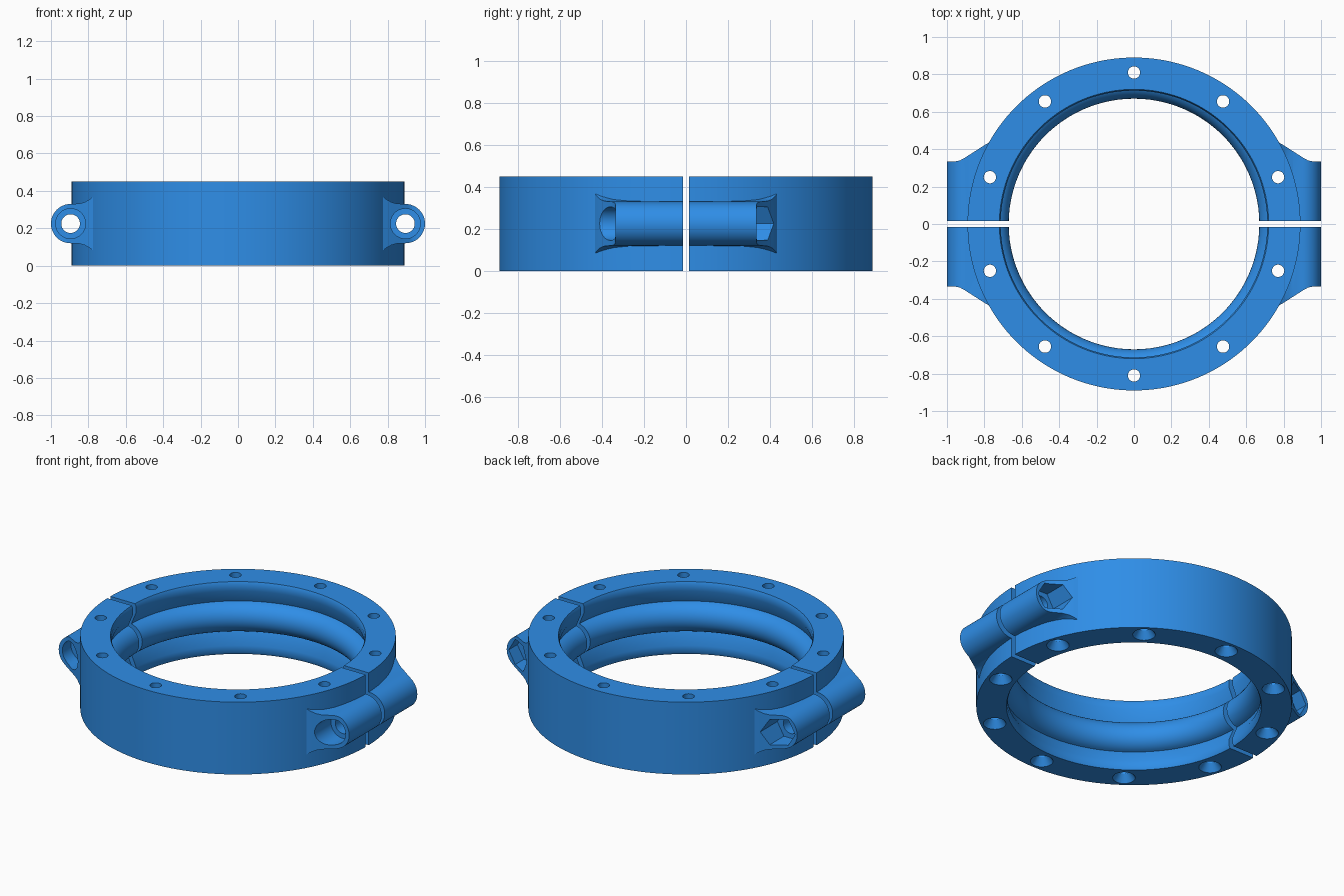
import bpy, bmesh
from math import sin, cos, pi, radians, asin
from mathutils import Matrix, Vector

if "Cube" in bpy.data.objects:
    bpy.data.objects.remove(bpy.data.objects["Cube"])

ZC = 0.225          # mid height of the clamp
BX, BR = 0.895, 0.105   # bolt boss centre and radius


def finish(bm, name):
    bmesh.ops.remove_doubles(bm, verts=bm.verts, dist=1e-5)
    bmesh.ops.recalc_face_normals(bm, faces=bm.faces)
    me = bpy.data.meshes.new(name)
    bm.to_mesh(me)
    bm.free()
    ob = bpy.data.objects.new(name, me)
    bpy.context.collection.objects.link(ob)
    return ob


def lathe(name, profile, n, mat=Matrix(), phase=0.0):
    """Revolve a closed (radius, height) loop around local z."""
    bm = bmesh.new()
    rings = []
    for i in range(n):
        a = 2 * pi * i / n + phase
        rings.append([bm.verts.new(mat @ Vector((r * cos(a), r * sin(a), h))) for r, h in profile])
    m = len(profile)
    for i in range(n):
        p, q = rings[i], rings[(i + 1) % n]
        for j in range(m):
            k = (j + 1) % m
            if profile[j][0] == 0 and profile[k][0] == 0:
                continue
            if profile[j][0] == 0:
                bm.faces.new((p[j], q[k], p[k]))
            elif profile[k][0] == 0:
                bm.faces.new((p[j], q[j], p[k]))
            else:
                bm.faces.new((p[j], q[j], q[k], p[k]))
    loose = [v for v in bm.verts if not v.link_faces]
    bmesh.ops.delete(bm, geom=loose, context='VERTS')
    return finish(bm, name)


def prism(name, pts, direction):
    """Extrude a flat outline of 3D points along a direction."""
    bm = bmesh.new()
    f = bm.faces.new([bm.verts.new(p) for p in pts])
    ext = bmesh.ops.extrude_face_region(bm, geom=[f])
    bmesh.ops.translate(bm, vec=direction,
                        verts=[v for v in ext['geom'] if isinstance(v, bmesh.types.BMVert)])
    if not f.is_valid or len(bm.faces) < len(pts) + 2:
        bm.faces.new([v for v in bm.verts][:len(pts)])
    return finish(bm, name)


def block(name, x, y0, y1, z0, z1):
    return prism(name, [(-x, y0, z0), (x, y0, z0), (x, y1, z0), (-x, y1, z0)], (0, 0, z1 - z0))


def boolean(ob, tool, op):
    mod = ob.modifiers.new(op, 'BOOLEAN')
    mod.operation, mod.object, mod.solver = op, tool, 'EXACT'
    bpy.context.view_layer.objects.active = ob
    bpy.ops.object.modifier_apply(modifier=mod.name)
    bpy.data.objects.remove(tool, do_unlink=True)


# Ring body: rounded inner bead between two undercut lips
bead_r = 0.095
a_max = radians(78)
bead = [(0.67 + bead_r * (1 - cos(t)), ZC + bead_r * sin(t))
        for t in (-a_max + 2 * a_max * i / 16 for i in range(17))]
lip = [(0.720, 0.0), (0.713, 0.015), (0.713, 0.055)]
profile = ([(0.89, 0.45), (0.89, 0.0)] + lip + bead
           + [(r, 0.45 - z) for r, z in reversed(lip)])
body = lathe("clamp_half_front", profile, 144)

# Bolt bosses: round outer edge, flared into the ring, ends sloped back to it
flare = [(BX, BR), (0.85, 0.107), (0.82, 0.115), (0.795, 0.129), (0.78, 0.14), (0.755, 0.142)]
arc = [(BX + BR * cos(t), BR * sin(t)) for t in (-pi / 2 + pi * i / 24 for i in range(1, 24))]
section = [(x, -z) for x, z in reversed(flare)] + arc + flare
slope = [(1.05, 0.335), (0.955, 0.335), (0.93, 0.340), (0.905, 0.354), (0.80, 0.421), (0.745, 0.453)]
outline = slope + [(x, -y) for x, y in reversed(slope)]
for s in (-1, 1):
    boss = prism("boss", [(s * x, -0.5, ZC + z) for x, z in section], (0, 1, 0))
    clip = prism("clip", [(s * x, y, -0.1) for x, y in outline], (0, 0, 0.7))
    boolean(boss, clip, 'INTERSECT')
    boolean(body, boss, 'UNION')

# Bolt holes: round head pocket at the front, hexagonal nut pocket at the back
for s in (-1, 1):
    along_y = Matrix.Translation((s * BX, 0, ZC)) @ Matrix.Rotation(-pi / 2, 4, 'X')
    bolt = lathe("bolt_cut", [(0, -0.6), (0.08, -0.6), (0.08, -0.25), (0.05, -0.25),
                              (0.05, 0.6), (0, 0.6)], 40, along_y)
    boolean(body, bolt, 'DIFFERENCE')
    nut = lathe("nut_cut", [(0, 0.25), (0.091, 0.25), (0.091, 0.6), (0, 0.6)], 6, along_y)
    boolean(body, nut, 'DIFFERENCE')

# Ten vertical screw holes, countersunk underneath
for i in range(10):
    a = radians(18 + 36 * i)
    hole = lathe("screw_cut", [(0, -0.1), (0.064, -0.1), (0.064, 0), (0.033, 0.045),
                               (0.033, 0.6), (0, 0.6)], 32,
                 Matrix.Translation((0.81 * cos(a), 0.81 * sin(a), 0)))
    boolean(body, hole, 'DIFFERENCE')

# Split into two halves with a narrow gap
back = body.copy()
back.data = body.data.copy()
back.name = "clamp_half_back"
bpy.context.collection.objects.link(back)
boolean(body, block("keep", 1.5, -1.5, -0.015, -0.5, 1), 'INTERSECT')
boolean(back, block("keep", 1.5, 0.015, 1.5, -0.5, 1), 'INTERSECT')

# Blue finish
blue = bpy.data.materials.new("blue")
blue.diffuse_color = (0.028, 0.27, 0.8, 1)
blue.use_nodes = True
blue.node_tree.nodes["Principled BSDF"].inputs["Base Color"].default_value = blue.diffuse_color
for ob in (body, back):
    ob.data.materials.clear()
    ob.data.materials.append(blue)
    bpy.ops.object.select_all(action='DESELECT')
    ob.select_set(True)
    bpy.context.view_layer.objects.active = ob
    bpy.ops.object.shade_smooth_by_angle(angle=radians(30))
